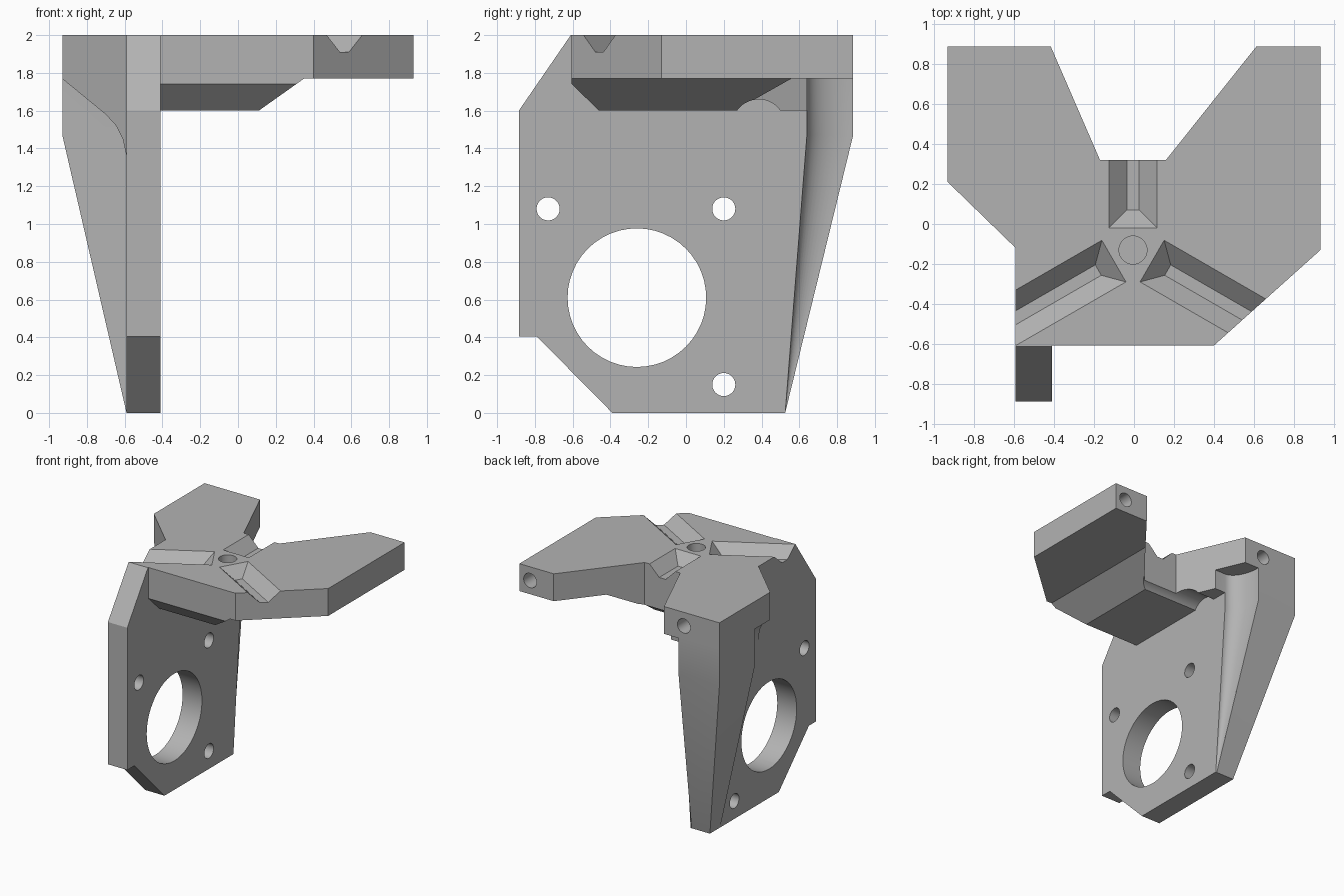
import bpy, bmesh, math
from mathutils import Matrix, Vector

if "Cube" in bpy.data.objects:
    bpy.data.objects.remove(bpy.data.objects["Cube"], do_unlink=True)

grey = bpy.data.materials.new("plain grey")
grey.use_nodes = True
COLOUR = (0.45, 0.45, 0.45, 1)
grey.diffuse_color = COLOUR
grey.node_tree.nodes["Principled BSDF"].inputs["Base Color"].default_value = COLOUR


def loft(name, rings):
    """Solid skinned through matching rings of points, with flat end caps."""
    bm = bmesh.new()
    rows = [[bm.verts.new(p) for p in ring] for ring in rings]
    n = len(rows[0])
    for a, b in zip(rows, rows[1:]):
        for i in range(n):
            j = (i + 1) % n
            bm.faces.new((a[i], a[j], b[j], b[i]))
    bm.faces.new(rows[0][::-1])
    bm.faces.new(rows[-1])
    bmesh.ops.recalc_face_normals(bm, faces=bm.faces)
    mesh = bpy.data.meshes.new(name)
    bm.to_mesh(mesh)
    bm.free()
    mesh.materials.append(grey)
    obj = bpy.data.objects.new(name, mesh)
    bpy.context.scene.collection.objects.link(obj)
    return obj


def prism(name, profile, axis, lo, hi):
    """Extrude a 2D profile along x (profile yz), y (profile xz) or z (profile xy)."""
    def place(p, d):
        q = list(p)
        q.insert("xyz".index(axis), d)
        return q
    return loft(name, [[place(p, d) for p in profile] for d in (lo, hi)])


def cylinder(name, centre, radius, axis, lo, hi, sides=48):
    ring = [(centre[0] + radius * math.cos(math.tau * i / sides),
             centre[1] + radius * math.sin(math.tau * i / sides)) for i in range(sides)]
    return prism(name, ring, axis, lo, hi)


def combine(target, tool, operation):
    """Apply a boolean and discard the tool."""
    mod = target.modifiers.new("boolean", "BOOLEAN")
    mod.operation = operation
    mod.solver = "EXACT"
    mod.object = tool
    bpy.context.view_layer.objects.active = target
    bpy.ops.object.modifier_apply(modifier=mod.name)
    bpy.data.objects.remove(tool, do_unlink=True)


# Three-armed top plate
OUTLINE = [(-0.93, 0.885), (-0.415, 0.885), (-0.17, 0.32), (0.16, 0.32), (0.61, 0.885),
           (0.93, 0.885), (0.93, -0.13), (0.40, -0.605), (-0.59, -0.605),
           (-0.59, -0.12), (-0.93, 0.21)]
bracket = prism("mounting_bracket", OUTLINE, "z", 1.77, 2)

# Upright side plate
upright = prism("upright_plate", [(-0.39, 0), (0.525, 0), (0.64, 1.47), (0.64, 2), (-0.61, 2),
                                  (-0.885, 1.6), (-0.885, 0.405), (-0.79, 0.405)],
                "x", -0.59, -0.41)

# Chamfered gusset under the centre
inner = prism("inner_gusset", [(-0.45, 1.6), (0.11, 1.6), (0.35, 1.77), (0.35, 1.85),
                               (-0.45, 1.85)], "y", -0.7, 0.64)
combine(inner, prism("front_chamfer", [(-0.605, 1.9), (-0.605, 1.74), (-0.46, 1.6), (-0.4, 1.5),
                                       (0.8, 1.5), (0.8, 1.9)], "x", -1, 1), "INTERSECT")
combine(inner, prism("outline_trim", OUTLINE, "z", 1, 1.95), "INTERSECT")
combine(inner, cylinder("scoop", (0.385, 1.52), 0.14, "x", -0.41, 0.6), "DIFFERENCE")

# Curved gusset under the outer arm
outer = prism("outer_gusset", [(-0.95, 1.785), (-0.7, 1.58), (-0.645, 1.52), (-0.61, 1.45),
                               (-0.59, 1.36), (-0.55, 1.36), (-0.55, 1.85), (-0.95, 1.85)],
              "y", -0.3, 0.5)
combine(outer, prism("outline_trim", OUTLINE, "z", 1, 1.95), "INTERSECT")


# Tapering rib with a concave flute
def rib_ring(z):
    t = min(z / 1.47, 1)
    mix = lambda a, b: a + (b - a) * t
    y_in, y_out, x_back = mix(0.525, 0.64), mix(0.525, 0.885), mix(-0.42, -0.55)
    ring = []
    for i in range(13):
        a = math.pi / 2 * i / 12
        ring.append((-0.41 + (x_back + 0.41) * math.sin(a),
                     y_out - (y_out - y_in) * math.cos(a), z))
    x_out = mix(-0.59, -0.93)
    return ring + [(x_out, y_out, z), (x_out, mix(0.39, 0.41), z), (-0.5, mix(0.39, 0.41), z)]


rib = loft("tapered_rib", [rib_ring(z) for z in (0, 1.47, 1.8)])

for part in (upright, inner, outer, rib):
    combine(bracket, part, "UNION")

# Flat-bottomed V grooves around the centre
HUB = Vector((-0.005, -0.13, 0))
for angle, length in ((90, 0.6), (-30, 1.0), (210, 0.9)):
    low, high = 1.91, 2.01
    rings = []
    for start, half, z in ((0.20, 0.03, low), (0.10, 0.13, high)):
        rings.append([(start, -half, z), (length, -half, z), (length, half, z), (start, half, z)])
    groove = loft("groove_cutter", rings)
    groove.data.transform(Matrix.Translation(HUB) @ Matrix.Rotation(math.radians(angle), 4, "Z"))
    combine(bracket, groove, "DIFFERENCE")

# Centre hole, arm end holes, upright holes and large opening
HOLES = [((HUB.x, HUB.y), 0.07, "z", 1.88, 2.1),
         ((0.83, 1.885), 0.06, "y", 0.55, 1), ((-0.60, 1.885), 0.06, "y", 0.55, 1),
         ((-0.26, 0.61), 0.367, "x", -1, 0)]
HOLES += [(c, 0.061, "x", -1, 0) for c in ((-0.73, 1.08), (0.2, 1.08), (0.2, 0.15))]
for hole in HOLES:
    combine(bracket, cylinder("hole_cutter", *hole), "DIFFERENCE")

# Smooth curved walls, keep edges sharp
bpy.ops.object.select_all(action="DESELECT")
bracket.select_set(True)
bpy.context.view_layer.objects.active = bracket
bpy.ops.object.shade_smooth_by_angle(angle=math.radians(25))
